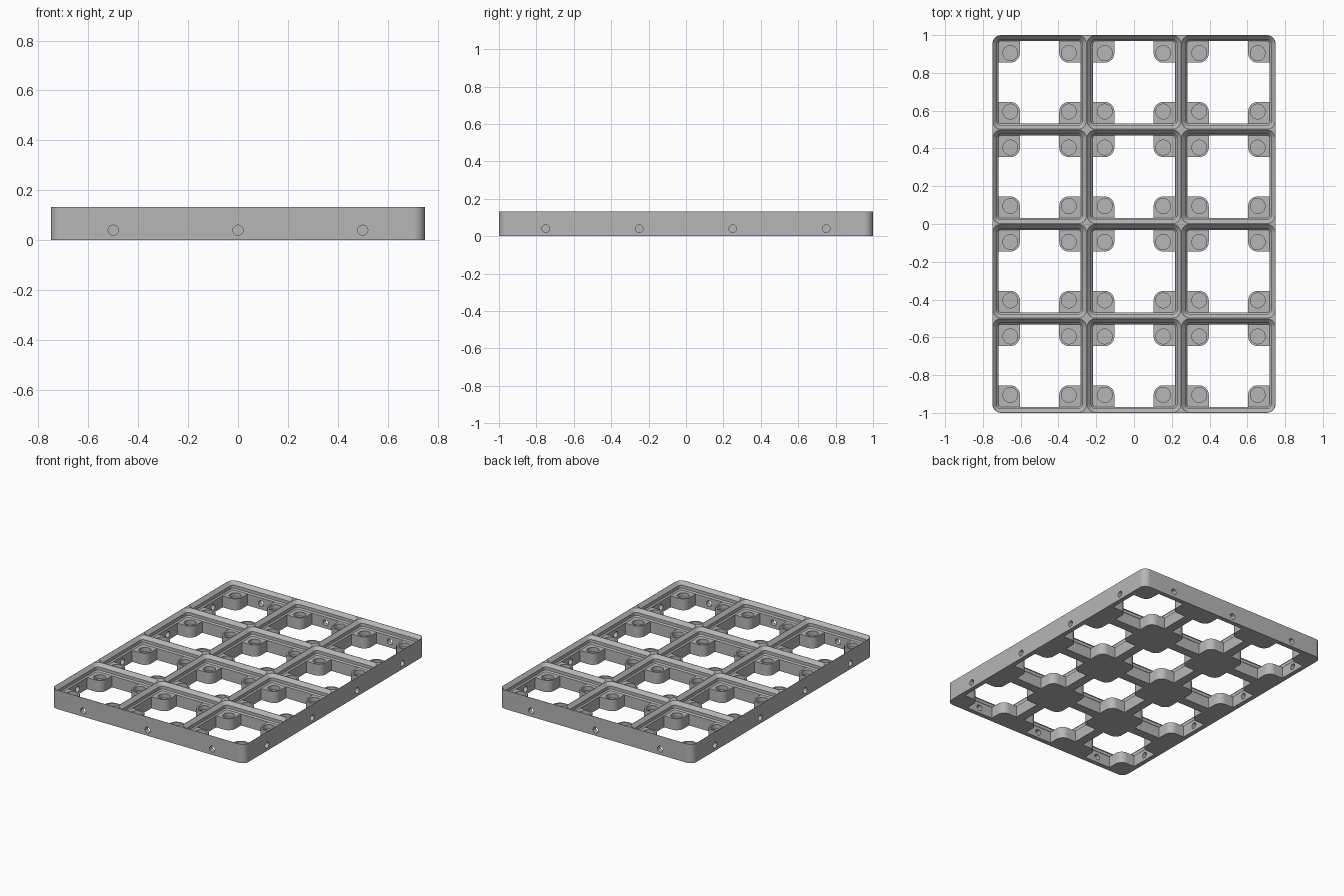
import bpy, bmesh, math
from mathutils import Matrix, Vector

if "Cube" in bpy.data.objects:
    bpy.data.objects.remove(bpy.data.objects["Cube"], do_unlink=True)

MM = 0.5 / 42            # one grid cell is half a unit wide
COLS, ROWS, CELL = 3, 4, 0.5
BASE = 6.75 * MM         # height of the pocket floors
TOP = 11.15 * MM
MAGNET = 13 * MM         # magnet centre offset inside a cell

grey = bpy.data.materials.new("plain grey")
grey.use_nodes = True
colour = (0.47, 0.47, 0.47, 1)
grey.diffuse_color = colour
grey.node_tree.nodes["Principled BSDF"].inputs["Base Color"].default_value = colour


def rounded_rect(hx, hy, r, steps=8):
    pts = []
    for i, (sx, sy) in enumerate([(1, 1), (-1, 1), (-1, -1), (1, -1)]):
        for s in range(steps + 1):
            a = math.radians(90 * (i + s / steps))
            pts.append((sx * (hx - r) + r * math.cos(a), sy * (hy - r) + r * math.sin(a)))
    return pts


def circle(r, n=32):
    return [(r * math.cos(math.tau * i / n), r * math.sin(math.tau * i / n)) for i in range(n)]


def opening_outline(half, radius, steps=10):
    # square opening with a round-nosed boss left in each corner
    pts = []
    for q in range(4):
        turn = Matrix.Rotation(q * math.pi / 2, 2)
        corner = [(half, MAGNET - radius)]
        for s in range(steps + 1):
            a = math.radians(270 - 90 * s / steps)
            corner.append((MAGNET + radius * math.cos(a), MAGNET + radius * math.sin(a)))
        corner.append((MAGNET - radius, half))
        pts += [tuple(turn @ Vector(p)) for p in corner]
    return pts


def loft(bm, rings, matrix):
    # closed solid through a stack of (outline, height) rings
    loops = [[bm.verts.new(matrix @ Vector((x, y, z))) for x, y in pts] for pts, z in rings]
    n = len(loops[0])
    for low, high in zip(loops, loops[1:]):
        for i in range(n):
            j = (i + 1) % n
            bm.faces.new((low[i], low[j], high[j], high[i]))
    bm.faces.new(loops[0][::-1])
    bm.faces.new(loops[-1])


def solid(name, rings, places):
    bm = bmesh.new()
    for place in places:
        loft(bm, rings, place)
    bmesh.ops.recalc_face_normals(bm, faces=bm.faces[:])
    mesh = bpy.data.meshes.new(name)
    bm.to_mesh(mesh)
    bm.free()
    mesh.materials.append(grey)
    obj = bpy.data.objects.new(name, mesh)
    bpy.context.collection.objects.link(obj)
    return obj


def cut(target, cutter):
    cutter.hide_render = True
    mod = target.modifiers.new(cutter.name, "BOOLEAN")
    mod.operation, mod.solver, mod.object = "DIFFERENCE", "EXACT", cutter
    bpy.context.view_layer.objects.active = target
    bpy.ops.object.modifier_apply(modifier=mod.name)
    bpy.data.objects.remove(cutter, do_unlink=True)


xs = [(i - (COLS - 1) / 2) * CELL for i in range(COLS)]
ys = [(j - (ROWS - 1) / 2) * CELL for j in range(ROWS)]
cells = [Matrix.Translation((x, y, 0)) for x in xs for y in ys]

# Solid tray body
outline = rounded_rect(COLS * CELL / 2, ROWS * CELL / 2, 4 * MM, 12)
tray = solid("grid_tray", [(outline, 0), (outline, TOP)], [Matrix()])

# Stepped pocket in the top of each cell: bevel, upright wall, bevel
steps = [(18.35, 1.25, 0), (19.05, 1.95, 0.7), (19.05, 1.95, 2.5), (20.95, 3.85, 4.5)]
pocket = [(rounded_rect(h * MM, h * MM, r * MM), BASE + z * MM) for h, r, z in steps]
cut(tray, solid("pocket_cutter", pocket, cells))

# Opening through the floor, leaving the corner bosses
hole = opening_outline(18.3 * MM, 4.25 * MM)
cut(tray, solid("opening_cutter", [(hole, -0.02), (hole, BASE + 0.005)], cells))

# Blind magnet recesses in the bosses
recess = circle(3.3 * MM)
places = [c @ Matrix.Translation((sx * MAGNET, sy * MAGNET, 0))
          for c in cells for sx in (-1, 1) for sy in (-1, 1)]
cut(tray, solid("magnet_cutter", [(recess, BASE - 2.4 * MM), (recess, BASE + 0.005)], places))

# Screw holes through the outer walls
screw = circle(1.7 * MM, 24)
along_y, along_x = Matrix.Rotation(math.pi / 2, 4, "X"), Matrix.Rotation(math.pi / 2, 4, "Y")
places = [Matrix.Translation((x, s * ROWS * CELL / 2, BASE / 2)) @ along_y for x in xs for s in (-1, 1)]
places += [Matrix.Translation((s * COLS * CELL / 2, y, BASE / 2)) @ along_x for y in ys for s in (-1, 1)]
cut(tray, solid("screw_cutter", [(screw, -0.06), (screw, 0.06)], places))

# Smooth the round corners and holes, keep the edges sharp
bpy.ops.object.select_all(action="DESELECT")
tray.select_set(True)
bpy.context.view_layer.objects.active = tray
bpy.ops.object.shade_smooth_by_angle(angle=math.radians(30))
